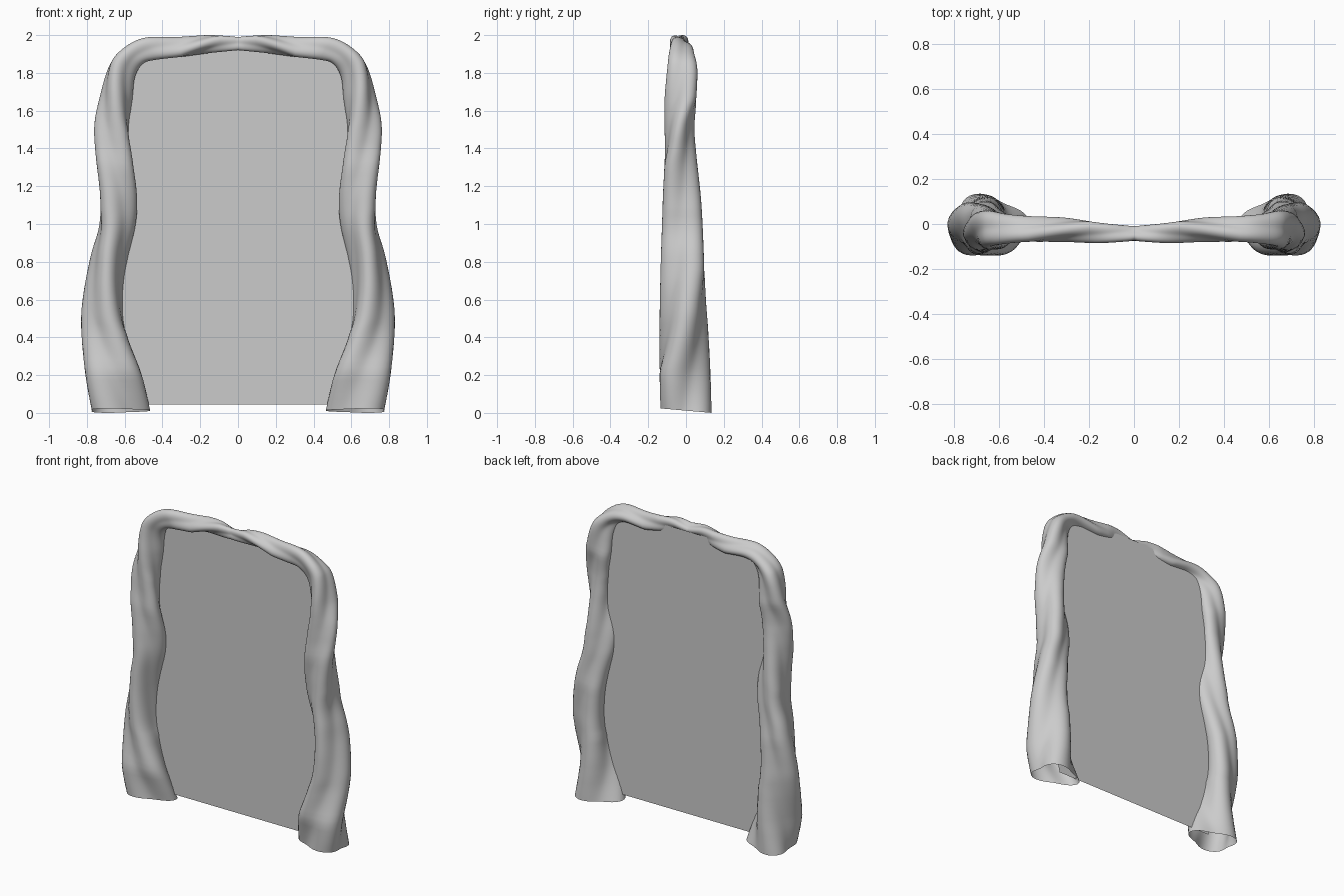
import bpy, bmesh
from math import cos, sin, radians, pi

if "Cube" in bpy.data.objects:
    bpy.data.objects.remove(bpy.data.objects["Cube"])

# Stations along the right half: inner x,z / outer x,z / y min,max / twist in degrees
STATIONS = [
    (.465, .012, .775, .012, -.135, .135, 180),
    (.510, .20, .808, .20, -.140, .130, 208),
    (.590, .42, .830, .45, -.140, .118, 240),
    (.605, .60, .820, .62, -.138, .105, 257),
    (.585, .80, .780, .83, -.133, .095, 275),
    (.542, 1.00, .735, .99, -.127, .088, 292),
    (.535, 1.15, .730, 1.15, -.122, .078, 308),
    (.560, 1.35, .755, 1.38, -.112, .055, 338),
    (.580, 1.50, .760, 1.53, -.113, .045, 362),
    (.560, 1.65, .730, 1.68, -.113, .055, 392),
    (.545, 1.78, .685, 1.83, -.100, .060, 415),
    (.500, 1.85, .620, 1.92, -.090, .045, 432),
    (.430, 1.87, .500, 1.985, -.080, .035, 447),
    (.300, 1.885, .320, 1.99, -.080, .028, 480),
    (.150, 1.905, .150, 2.0, -.085, .005, 525),
    (0, 1.92, 0, 1.99, -.075, -.010, 575),
]
STEPS, SIDES, LOBE = 6, 48, .16


def smooth_stations():
    """Catmull-Rom interpolation of every column."""
    last = len(STATIONS) - 1
    out = []
    for i in range(last):
        a, b, c, d = (STATIONS[min(max(k, 0), last)] for k in (i - 1, i, i + 1, i + 2))
        for s in range(STEPS):
            t = s / STEPS
            out.append([.5 * (2*q + (r-p)*t + (2*p-5*q+4*r-w)*t*t + (3*q-p-3*r+w)*t**3)
                        for p, q, r, w in zip(a, b, c, d)])
    out.append(list(STATIONS[-1]))
    return out


def section(twist):
    """Three-lobed outline, turned by twist and fitted to a unit box."""
    pts = []
    for k in range(SIDES):
        th = 2 * pi * k / SIDES
        r = 1 + LOBE * cos(3 * th)
        pts.append((r * cos(th + radians(twist)), r * sin(th + radians(twist))))
    us, vs = zip(*pts)
    return [((u - min(us)) / (max(us) - min(us)), (v - min(vs)) / (max(vs) - min(vs)))
            for u, v in pts]


def add_object(name, bm):
    mesh = bpy.data.meshes.new(name)
    bm.normal_update()
    bm.to_mesh(mesh)
    bm.free()
    ob = bpy.data.objects.new(name, mesh)
    bpy.context.collection.objects.link(ob)
    return ob


# Twisted frame: half swept tube with open foot, mirrored across x
rings_data = smooth_stations()
bm = bmesh.new()
rings = []
for ix, iz, ox, oz, y0, y1, twist in rings_data:
    ring = []
    for u, v in section(twist):
        y = y0 + (y1 - y0) * v
        z = iz + (oz - iz) * u
        z -= .09 * y * max(0, 1 - z / .4)      # slightly tilted foot rim
        ring.append(bm.verts.new((ix + (ox - ix) * u, y, z)))
    rings.append(ring)
for a, b in zip(rings, rings[1:]):
    for k in range(SIDES):
        n = (k + 1) % SIDES
        bm.faces.new((a[k], a[n], b[n], b[k]))
for f in bm.faces:
    f.smooth = True
frame = add_object("twisted_frame", bm)
mirror = frame.modifiers.new("mirror", 'MIRROR')
mirror.use_axis[0] = True

# Flat panel filling the opening, its edge hidden along the middle of the tube
edge = [((r[0] + r[2]) / 2, (r[1] + r[3]) / 2) for r in rings_data[STEPS * 2::3]]
right = [(.61, .045)] + edge
outline = right + [(-x, z) for x, z in reversed(right[:-1])]
bm = bmesh.new()
bm.faces.new([bm.verts.new((x, 0, z)) for x, z in outline])
add_object("portal_panel", bm)
